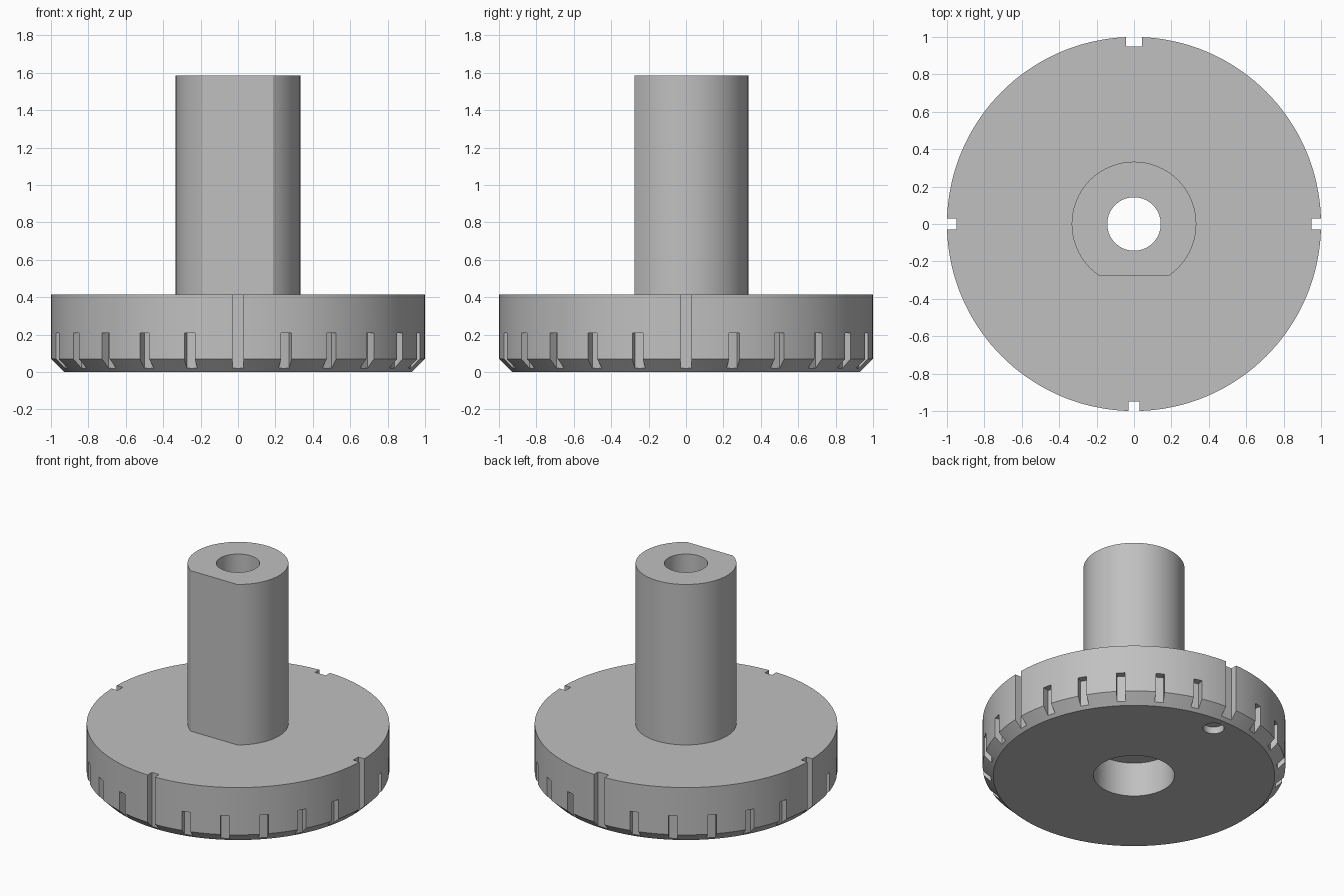
import bpy, bmesh, math
from mathutils import Matrix, Vector

if "Cube" in bpy.data.objects:
    bpy.data.objects.remove(bpy.data.objects["Cube"], do_unlink=True)

SEGMENTS = 144
RIM, NOTCH_DEPTH = 1.0, 0.05
DISC_TOP, SHAFT_TOP = 0.415, 1.585
SHAFT_R, BORE_R, RECESS_R = 0.333, 0.143, 0.267

grey = bpy.data.materials.new("plain grey")
grey.use_nodes = True
colour = (0.53, 0.53, 0.53, 1)
grey.diffuse_color = colour
grey.node_tree.nodes["Principled BSDF"].inputs["Base Color"].default_value = colour


def add_object(name, bm):
    bmesh.ops.recalc_face_normals(bm, faces=bm.faces)
    mesh = bpy.data.meshes.new(name)
    bm.to_mesh(mesh)
    bm.free()
    mesh.materials.append(grey)
    obj = bpy.data.objects.new(name, mesh)
    bpy.context.collection.objects.link(obj)
    return obj


def lathe(name, profile):
    """Revolve a closed (radius, height) outline around z."""
    bm = bmesh.new()
    rings = []
    for i in range(SEGMENTS):
        a = math.tau * i / SEGMENTS
        rings.append([bm.verts.new((r * math.cos(a), r * math.sin(a), z)) for r, z in profile])
    for i, ring in enumerate(rings):
        after = rings[(i + 1) % SEGMENTS]
        for j in range(len(profile)):
            k = (j + 1) % len(profile)
            bm.faces.new((ring[j], after[j], after[k], ring[k]))
    return add_object(name, bm)


def add_box(bm, low, high, angle=0.0):
    low, high = Vector(low), Vector(high)
    matrix = (Matrix.Rotation(angle, 4, 'Z') @ Matrix.Translation((low + high) / 2)
              @ Matrix.Diagonal((*(high - low), 1)))
    bmesh.ops.create_cube(bm, size=1, matrix=matrix)


def cut(target, cutter):
    cutter.hide_render = True
    mod = target.modifiers.new(cutter.name, 'BOOLEAN')
    mod.operation, mod.solver, mod.object = 'DIFFERENCE', 'EXACT', cutter
    bpy.context.view_layer.objects.active = target
    bpy.ops.object.modifier_apply(modifier=mod.name)
    bpy.data.objects.remove(cutter, do_unlink=True)


# Turned body: chamfered disc, hollow shaft and recess underneath
body = lathe("disc_with_shaft", [
    (RECESS_R, 0), (0.93, 0), (RIM, 0.07), (RIM, DISC_TOP), (SHAFT_R, DISC_TOP),
    (SHAFT_R, SHAFT_TOP), (BORE_R, SHAFT_TOP), (BORE_R, 0.25), (RECESS_R, 0.25)])

# Flat on the front of the shaft
bm = bmesh.new()
add_box(bm, (-0.5, -0.6, DISC_TOP), (0.5, -0.275, SHAFT_TOP + 0.2))
cut(body, add_object("shaft_flat_cutter", bm))

# Rim notches: full height at the quarters, short between, wider at the back
bm = bmesh.new()
for i in range(24):
    top = DISC_TOP + 0.1 if i % 6 == 0 else 0.21
    half = 0.043 if i == 6 else 0.029
    add_box(bm, (RIM - NOTCH_DEPTH, -half, -0.1), (RIM + 0.1, half, top), math.tau * i / 24)
cut(body, add_object("rim_notch_cutter", bm))

# Shallow locating hole under the back edge
bm = bmesh.new()
bmesh.ops.create_cone(bm, cap_ends=True, segments=32, radius1=0.07, radius2=0.07,
                      depth=0.1, matrix=Matrix.Translation((0, 0.818, 0)))
cut(body, add_object("locating_hole_cutter", bm))

# Smooth round walls, crisp edges
bpy.ops.object.select_all(action='DESELECT')
body.select_set(True)
bpy.context.view_layer.objects.active = body
bpy.ops.object.shade_smooth_by_angle(angle=math.radians(25))
